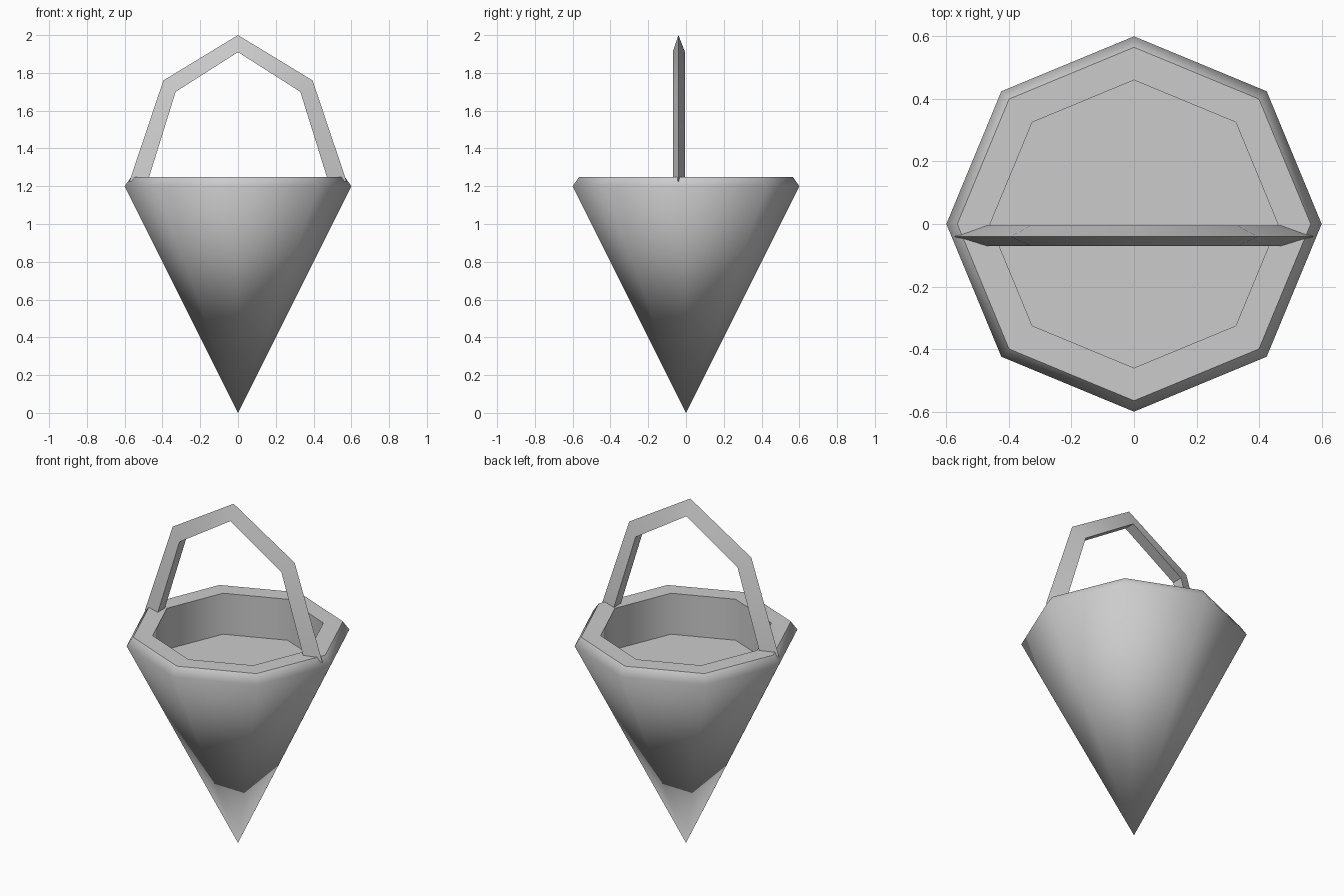
import bpy, bmesh, math
from mathutils import Vector

cube = bpy.data.objects.get("Cube")
if cube:
    bpy.data.objects.remove(cube)

# One grey for the whole model
grey = bpy.data.materials.new("plain_grey")
grey.use_nodes = True
colour = (0.6, 0.6, 0.6, 1)
grey.diffuse_color = colour
grey.node_tree.nodes["Principled BSDF"].inputs["Base Color"].default_value = colour


def finish(bm, name):
    bmesh.ops.recalc_face_normals(bm, faces=bm.faces)
    mesh = bpy.data.meshes.new(name)
    bm.to_mesh(mesh)
    bm.free()
    mesh.materials.append(grey)
    obj = bpy.data.objects.new(name, mesh)
    bpy.context.collection.objects.link(obj)
    return obj


def bridge(bm, a, b):
    """Join two closed loops of vertices with quads."""
    n = len(a)
    return [bm.faces.new((a[i], a[(i + 1) % n], b[(i + 1) % n], b[i])) for i in range(n)]


# Eight-sided conical bucket: tip, chamfered rim, flat lip, recessed floor
SIDES = 8
profile = [(0.6, 1.2), (0.565, 1.25), (0.46, 1.25), (0.46, 1.01)]
bm = bmesh.new()
tip = bm.verts.new((0, 0, 0))
rings = []
for r, z in profile:
    angles = [2 * math.pi * i / SIDES for i in range(SIDES)]
    rings.append([bm.verts.new((r * math.cos(a), r * math.sin(a), z)) for a in angles])
for i in range(SIDES):
    bm.faces.new((tip, rings[0][(i + 1) % SIDES], rings[0][i]))
for a, b in zip(rings, rings[1:]):
    bridge(bm, a, b)
bm.faces.new(rings[-1])
for f in bm.faces:
    f.smooth = True
# Crisp edges around the lip and floor; the cone and chamfer stay smooth
for ring in rings[1:]:
    for i in range(SIDES):
        bm.edges.get((ring[i], ring[(i + 1) % SIDES])).smooth = False
finish(bm, "bucket")

# Arched handle: triangular section with its ridge on the outside
outer = [(0.575, 1.225), (0.395, 1.76), (0, 2.0)]
inner = [(0.475, 1.235), (0.33, 1.70), (0, 1.91)]


def arch(points):
    return points + [(-x, z) for x, z in reversed(points[:-1])]


bm = bmesh.new()
sections = []
for (ox, oz), (ix, iz) in zip(arch(outer), arch(inner)):
    corners = [(ox, -0.04, oz), (ix, -0.07, iz), (ix, -0.005, iz)]
    sections.append([bm.verts.new(Vector(c)) for c in corners])
for a, b in zip(sections, sections[1:]):
    bridge(bm, a, b)
bm.faces.new(sections[0])
bm.faces.new(sections[-1])
handle = finish(bm, "handle")
bpy.context.view_layer.objects.active = handle
handle.select_set(True)
bpy.ops.object.shade_smooth_by_angle(angle=math.radians(30))
